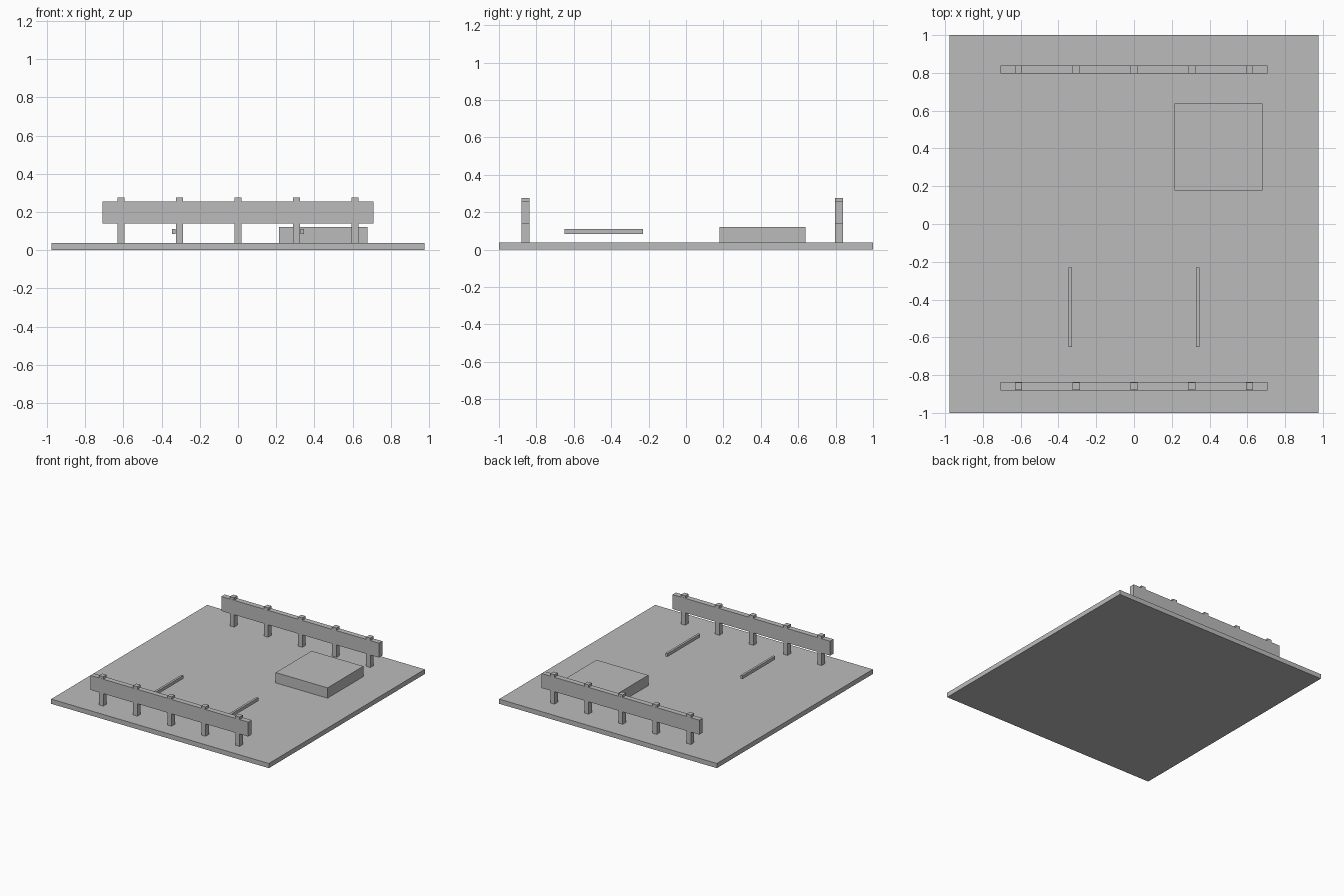
import bpy
import bmesh
from mathutils import Vector

cube = bpy.data.objects.get("Cube")
if cube:
    bpy.data.objects.remove(cube, do_unlink=True)

grey = bpy.data.materials.new("plain_grey")
grey.use_nodes = True
grey.diffuse_color = (0.5, 0.5, 0.5, 1)
grey.node_tree.nodes["Principled BSDF"].inputs["Base Color"].default_value = (0.5, 0.5, 0.5, 1)


def box(name, low, high):
    """Flat-sided block between two opposite corners."""
    low, high = Vector(low), Vector(high)
    bm = bmesh.new()
    bmesh.ops.create_cube(bm, size=1)
    bmesh.ops.scale(bm, vec=high - low, verts=bm.verts)
    bmesh.ops.translate(bm, vec=(low + high) / 2, verts=bm.verts)
    mesh = bpy.data.meshes.new(name)
    bm.to_mesh(mesh)
    bm.free()
    mesh.materials.append(grey)
    obj = bpy.data.objects.new(name, mesh)
    bpy.context.collection.objects.link(obj)
    return obj


# Ground slab
SLAB = 0.038
box("base_slab", (-0.977, -1, 0), (0.977, 1, SLAB))

# Raised block near the back left
box("raised_block", (0.214, 0.178, SLAB), (0.679, 0.638, 0.122))

# Barriers: a long board on five posts, front and back
for side, y in (("front", -0.859), ("back", 0.818)):
    box(f"{side}_barrier_board", (-0.708, y - 0.0215, 0.139), (0.708, y + 0.0215, 0.256))
    for i in range(5):
        x = (i - 2) * 0.306
        box(f"{side}_barrier_post_{i + 1}", (x - 0.019, y - 0.021, SLAB), (x + 0.019, y + 0.021, 0.276))

# Slim floating bars
for side, x in (("right", -0.337), ("left", 0.337)):
    box(f"{side}_bar", (x - 0.009, -0.65, 0.084), (x + 0.009, -0.231, 0.11))
